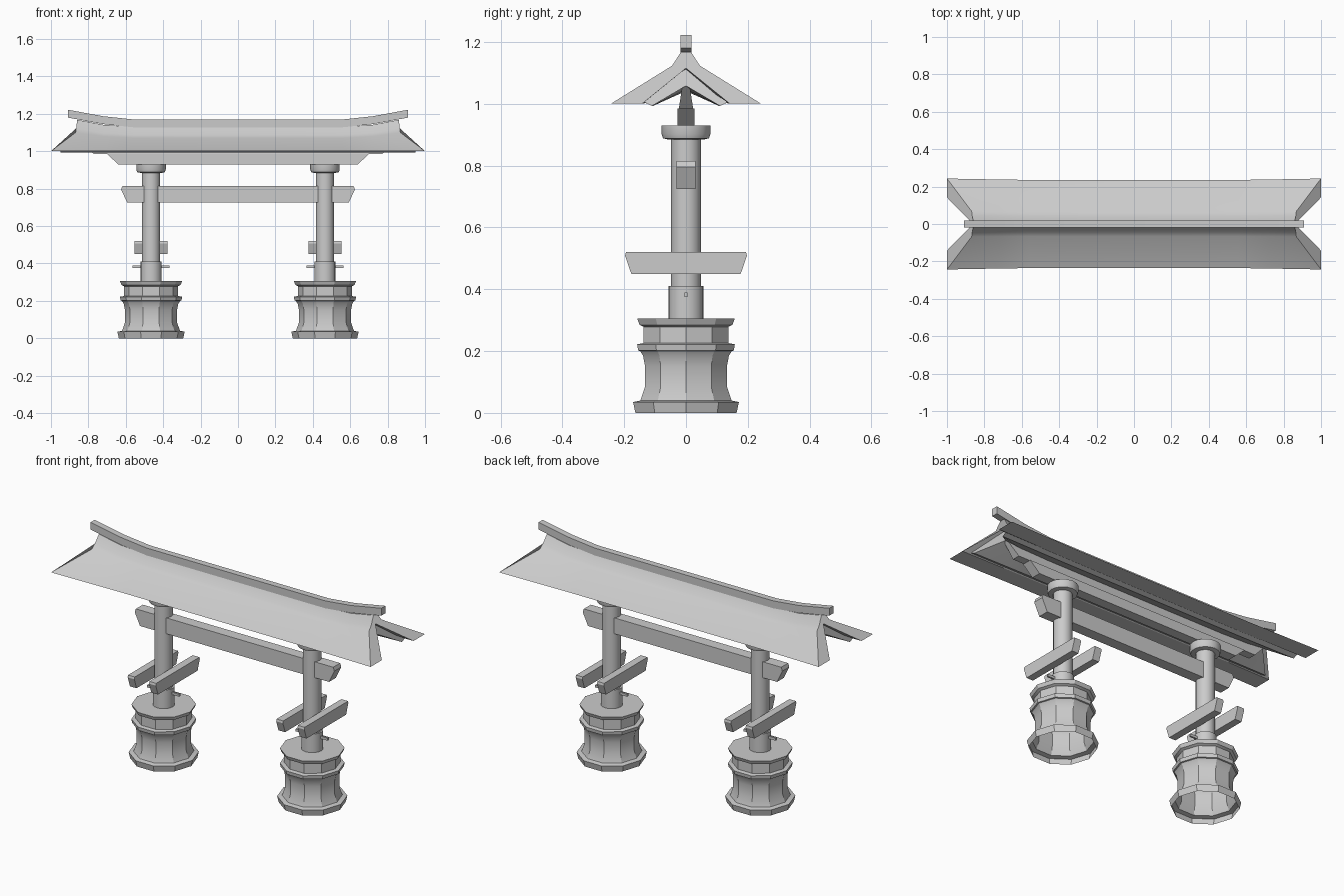
import bpy, bmesh
from math import cos, sin, tau, radians

if "Cube" in bpy.data.objects:
    bpy.data.objects.remove(bpy.data.objects["Cube"])


def finish(name, bm, smooth=False, fix=True):
    if fix:
        bmesh.ops.recalc_face_normals(bm, faces=bm.faces[:])
    me = bpy.data.meshes.new(name)
    bm.to_mesh(me)
    bm.free()
    ob = bpy.data.objects.new(name, me)
    bpy.context.collection.objects.link(ob)
    if smooth:
        bpy.ops.object.select_all(action='DESELECT')
        ob.select_set(True)
        bpy.context.view_layer.objects.active = ob
        bpy.ops.object.shade_smooth_by_angle(angle=radians(30))
    return ob


def skin(name, rings, closed=False, caps=(True, True), smooth=False):
    """Join equal-length point rings into a surface, capping the chosen ends."""
    bm = bmesh.new()
    vs = [[bm.verts.new(p) for p in r] for r in rings]
    n = len(vs[0])
    for a, b in zip(vs, vs[1:]):
        for i in range(n):
            j = (i + 1) % n
            bm.faces.new((a[i], a[j], b[j], b[i]))
    if caps[0]:
        bm.faces.new(vs[0][::-1])
    if caps[1]:
        bm.faces.new(vs[-1])
    return finish(name, bm, smooth)


def lathe(name, profile, sides, cx, caps=(True, True)):
    rings = [[(cx + r * cos(tau * i / sides), r * sin(tau * i / sides), z)
              for i in range(sides)] for r, z in profile]
    return skin(name, rings, caps=caps, smooth=True)


def mirrored(half):
    return half + [(-u, z) for u, z in reversed(half)]


def bend(x):
    """Upward sweep of the roof: 0 in the middle, 1 at the ends."""
    x = abs(x)
    if x <= 0.56:
        return 0.0
    return (x - 0.56) / 0.16 * 0.3 if x <= 0.72 else 0.3 + (x - 0.72) / 0.14 * 0.7


def roof_layer(name, half, apex_low):
    """Loft (y, z, end x) points along x, with raked, lifted ends."""
    section = half + [(-y, z, e) for y, z, e in reversed(half) if y] + [apex_low]
    # lower side: close through the apex of the underside
    rings = []
    for s, k in ((-1, None), (-1, 0.72), (-1, 0.56), (1, 0.56), (1, 0.72), (1, None)):
        ring = []
        for y, z, e in section:
            t = 1.0 if k is None else bend(k)
            drop = 0.038 * max(0, min(1, (z - 1.0) / 0.13)) * (1 - t)
            ring.append((s * (k or e), y * (1 - 0.03 * (1 - t)), z - drop))
        rings.append(ring)
    return skin(name, rings, smooth=True)


# Posts with stone-drum bases
base = [(0.172, 0), (0.18, 0.035), (0.155, 0.04), (0.139, 0.085), (0.139, 0.15),
        (0.146, 0.185), (0.156, 0.2), (0.163, 0.202), (0.166, 0.222), (0.144, 0.226),
        (0.144, 0.278), (0.158, 0.285), (0.166, 0.305)]
for side, cx in (("left", -0.465), ("right", 0.465)):
    lathe(side + "_base", base, 10, cx, caps=(False, True))
    lathe(side + "_collar", [(0.057, 0.3), (0.057, 0.41)], 16, cx)
    lathe(side + "_post", [(0.0485, 0.4), (0.0485, 0.9)], 16, cx)
    lathe(side + "_post_cap", [(0.06, 0.885), (0.074, 0.888), (0.079, 0.902), (0.079, 0.93)], 16, cx)
    # locking peg through the collar
    skin(side + "_peg", [[(cx + x, y, z) for y, z in
                          ((-.005, .375), (.005, .375), (.005, .389), (-.005, .389))]
                         for x in (-0.1, 0.1)])
    # clamp beams on both faces of the post
    clamp = mirrored([(0.177, 0.45), (0.197, 0.508), (0.194, 0.52)])
    for label, s in (("outer", -1), ("inner", 1)):
        skin(f"{side}_{label}_clamp_beam",
             [[(cx + s * d, y, z) for y, z in clamp] for d in (0.046, 0.088)])


# Long beams: side outline in x/z extruded through y
tie = mirrored([(0.592, 0.725), (0.625, 0.795), (0.618, 0.815)])
skin("tie_beam", [[(x, y, z) for x, z in tie] for y in (-0.031, 0.031)])
lintel = mirrored([(0.64, 0.93), (0.70, 0.985)])
skin("lower_lintel", [[(x, y, z) for x, z in lintel] for y in (-0.028, 0.028)])
skin("upper_lintel", [[(s * x, s * y * 1.0, z) for s, x, y in
                       ((-1, w, h), (1, w, -h), (1, w, h), (-1, w, -h))]
                      for w, h, z in ((0.77, 0.023, 0.985), (0.84, 0.012, 1.058))])

# Roof: thick curved tiles over an inner chevron of boards
roof_layer("roof",
           [(0.142, 1.0, 1.0), (0.243, 1.0, 1.0), (0.068, 1.10, 0.868),
            (0.045, 1.123, 0.865), (0.016, 1.168, 0.86)],
           (0, 1.115, 0.86))
roof_layer("roof_boards",
           [(0.11, 0.993, 0.95), (0.142, 1.008, 0.95), (0, 1.115, 0.84)],
           (0, 1.058, 0.84))

# Ridge beam sweeping up at the ends
path = [(-0.91, 1.18), (-0.72, 1.145), (-0.56, 1.128)]
path += [(-x, z) for x, z in reversed(path)]
skin("ridge_beam", [[(x, y, z + h) for y, h in
                     ((-.018, 0), (.018, 0), (.018, d), (-.018, d))]
                    for x, z in path for d in (0.042,)], smooth=True)
